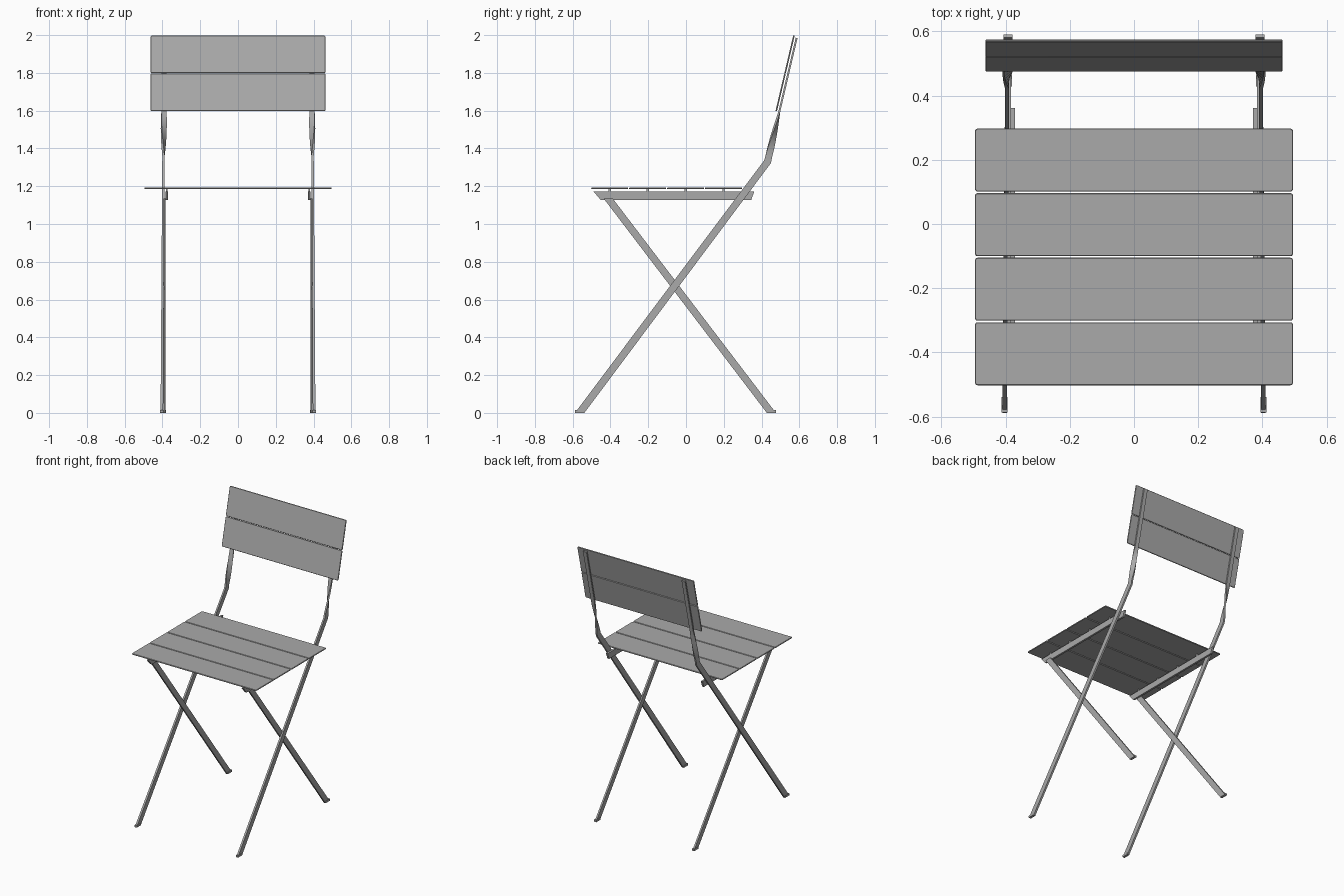
import bpy, bmesh, math
from mathutils import Vector, Matrix

cube = bpy.data.objects.get("Cube")
if cube:
    bpy.data.objects.remove(cube, do_unlink=True)

grey = bpy.data.materials.new("grey paint")
grey.use_nodes = True
COLOR = (0.4, 0.4, 0.4, 1)
grey.diffuse_color = COLOR
grey.node_tree.nodes["Principled BSDF"].inputs["Base Color"].default_value = COLOR


def finish(name, bm):
    """Turn a bmesh into a grey object with crisp edges."""
    bmesh.ops.recalc_face_normals(bm, faces=bm.faces)
    mesh = bpy.data.meshes.new(name)
    bm.to_mesh(mesh)
    bm.free()
    mesh.materials.append(grey)
    obj = bpy.data.objects.new(name, mesh)
    bpy.context.collection.objects.link(obj)
    bpy.ops.object.select_all(action="DESELECT")
    obj.select_set(True)
    bpy.context.view_layer.objects.active = obj
    bpy.ops.object.shade_smooth_by_angle(angle=math.radians(30))
    return obj


def slat(name, size, center, tilt=0):
    """Thin board with rounded corners and softened rims."""
    bm = bmesh.new()
    bmesh.ops.create_cube(bm, size=1)
    bmesh.ops.scale(bm, vec=size, verts=bm.verts)
    corners = [e for e in bm.edges
               if abs(e.verts[0].co.z - e.verts[1].co.z) > size[2] / 2]
    bmesh.ops.bevel(bm, geom=corners, offset=0.008, segments=3,
                    profile=0.5, affect="EDGES")
    rims = [e for e in bm.edges if abs(e.verts[0].co.z - e.verts[1].co.z) < 1e-5]
    bmesh.ops.bevel(bm, geom=rims, offset=0.002, segments=1, affect="EDGES")
    bmesh.ops.transform(bm, verts=bm.verts, matrix=(
        Matrix.Translation(center) @ Matrix.Rotation(tilt, 4, "X")))
    return finish(name, bm)


def bar(name, sections, side):
    """Loft through sections: (centre, wide half vector, thin half vector)."""
    bm = bmesh.new()
    rings = []
    for c, w, t in sections:
        c, w, t = Vector(c), Vector(w), Vector(t)
        ring = []
        for p in (c + w + t, c + w - t, c - w - t, c - w + t):
            ring.append(bm.verts.new((p.x * side, p.y, p.z)))
        rings.append(ring)
    for a, b in zip(rings, rings[1:]):
        for i in range(4):
            j = (i + 1) % 4
            bm.faces.new((a[i], a[j], b[j], b[i]))
    bm.faces.new(rings[0])
    bm.faces.new(rings[-1])
    return finish(name, bm)


# Seat slats
for i in range(4):
    slat(f"seat_slat_{i + 1}", (0.99, 0.196, 0.008),
         (0, -0.404 + 0.201 * i, 1.189))

# Backrest slats, leaning back
LEAN = Vector((0, 0.095, 0.405)).normalized()
tilt = math.atan2(LEAN.z, LEAN.y)
for name, z in (("lower", 1.697), ("upper", 1.898)):
    slat(f"{name}_back_slat", (0.926, 0.204, 0.008),
         (0, 0.477 + (z - 1.595) * LEAN.y / LEAN.z, z), tilt)

# Side frames
X = Vector((1, 0, 0))
NORMAL = Vector((0, LEAN.z, -LEAN.y))
THIN = X * 0.006
for label, side in (("left", 1), ("right", -1)):
    # Long leg that bends, then twists flat behind the backrest
    bend = Vector((0.395, 0.432, 1.33))
    parts = [((0.403, -0.563, 0), (0, 0.025, 0), X * 0.007),
             (bend, (0, 0.018, -0.007), THIN)]
    STEPS = 8
    for i in range(STEPS + 1):
        f = i / STEPS
        angle = f * math.pi / 2
        center = bend + LEAN * (0.03 + 0.24 * f) - X * 0.003 * f
        wide = NORMAL * math.cos(angle) - X * math.sin(angle)
        thin = NORMAL * math.sin(angle) + X * math.cos(angle)
        parts.append((center, wide * (0.018 - 0.004 * f),
                      thin * (0.006 - 0.001 * f)))
    parts.append((bend + LEAN * 0.673 - X * 0.003,
                  parts[-1][1], parts[-1][2]))
    bar(f"{label}_back_leg_and_upright", parts, side)

    # Crossing leg from the front of the seat to the rear foot
    bar(f"{label}_crossing_leg",
        [((0.389, 0.452, 0), (0, 0.024, 0), THIN),
         ((0.389, -0.412, 1.135), (0, 0.024, 0), THIN)], side)

    # Seat rail with slanted front end
    bar(f"{label}_seat_rail",
        [((0.377, -0.47, 1.149), (0, -0.019, 0.022), X * 0.007),
         ((0.377, 0.353, 1.149), (0, 0.008, 0.022), X * 0.007)], side)

    # Small mounts joining the rail to the slats
    for i in range(4):
        y = -0.404 + 0.201 * i
        bar(f"{label}_slat_mount_{i + 1}",
            [((0.377, y, 1.169), (0, 0.006, 0), X * 0.005),
             ((0.377, y, 1.187), (0, 0.006, 0), X * 0.005)], side)

    # Foot pads
    for name, x, y in (("front", 0.403, -0.563), ("rear", 0.389, 0.452)):
        bar(f"{label}_{name}_foot_pad",
            [((x, y, 0), (0, 0.024, 0), X * 0.009),
             ((x, y, 0.014), (0, 0.024, 0), X * 0.009)], side)
